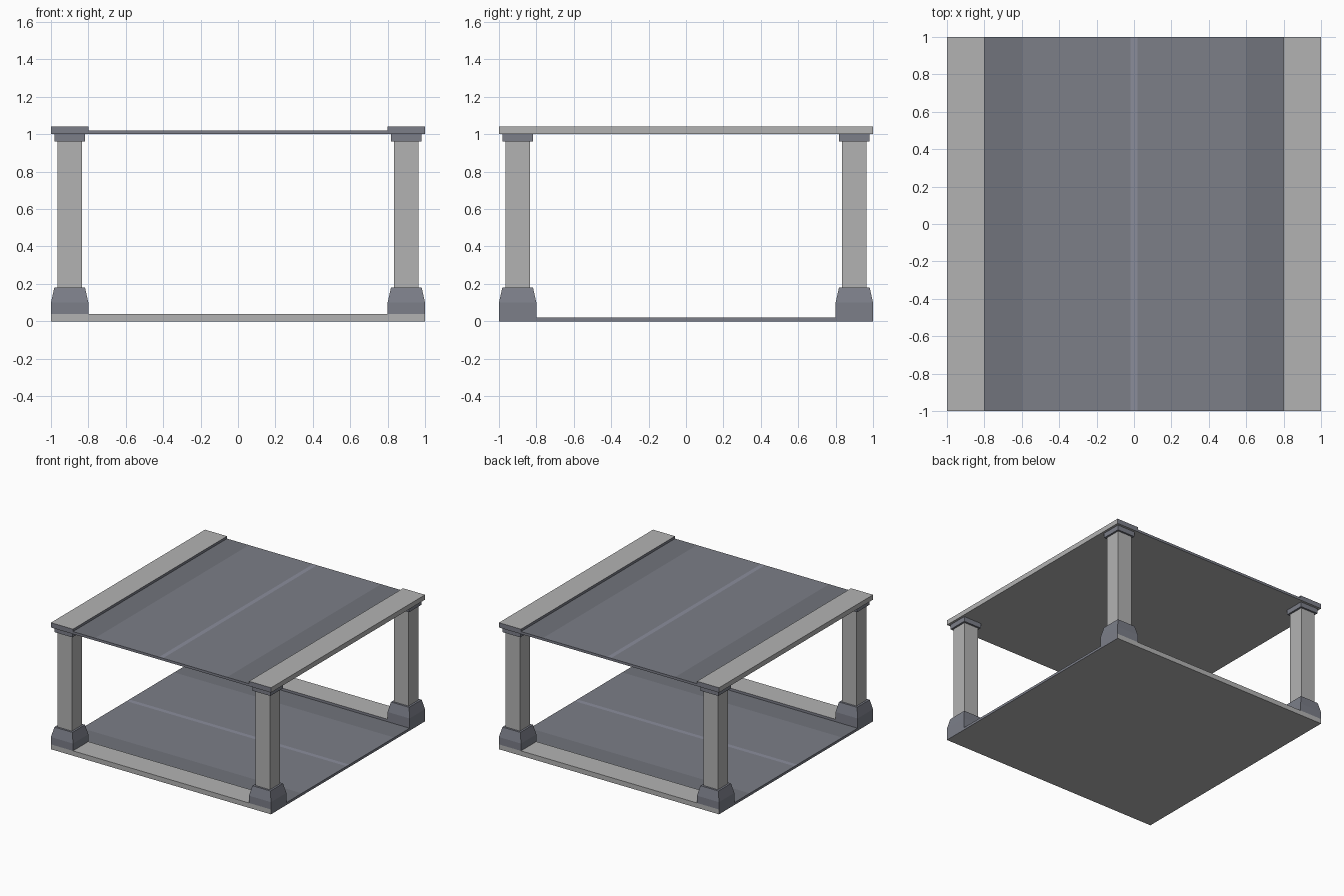
import bpy, bmesh
from math import pi
from mathutils import Matrix

if "Cube" in bpy.data.objects:
    bpy.data.objects.remove(bpy.data.objects["Cube"])


def material(name, rgb):
    m = bpy.data.materials.new(name)
    m.diffuse_color = (*rgb, 1)
    m.use_nodes = True
    m.node_tree.nodes["Principled BSDF"].inputs["Base Color"].default_value = m.diffuse_color
    return m


STONE = material("stone", (0.45, 0.45, 0.45))
ROAD = material("road", (0.20, 0.21, 0.245))
GUTTER = material("gutter", (0.165, 0.175, 0.20))
LINE = material("centre_line", (0.26, 0.27, 0.33))
TRIM = material("trim", (0.20, 0.21, 0.25))
MATS = [STONE, ROAD, GUTTER, LINE, TRIM]


def finish(name, bm):
    bmesh.ops.recalc_face_normals(bm, faces=bm.faces[:])
    mesh = bpy.data.meshes.new(name)
    bm.to_mesh(mesh)
    bm.free()
    for m in MATS:
        mesh.materials.append(m)
    ob = bpy.data.objects.new(name, mesh)
    bpy.context.collection.objects.link(ob)
    return ob


def deck(name, z, angle):
    """Roadway with raised walks on both sides, extruded from its cross-section."""
    half = [(1, 0), (1, .04), (.8, .04), (.8, .02), (.6, .02), (.018, .02)]
    half_mats = [0, 0, 4, 2, 1]
    profile = half + [(-x, h) for x, h in reversed(half)]
    mats = half_mats + [3] + half_mats[::-1] + [0]
    bm = bmesh.new()
    ends = [[bm.verts.new((x, y, h)) for x, h in profile] for y in (-1, 1)]
    n = len(profile)
    for i in range(n):
        j = (i + 1) % n
        f = bm.faces.new((ends[0][i], ends[0][j], ends[1][j], ends[1][i]))
        f.material_index = mats[i]
    for end in ends:
        bm.faces.new(end).material_index = 4
    bm.transform(Matrix.Translation((0, 0, z)) @ Matrix.Rotation(angle, 4, 'Z'))
    return finish(name, bm)


def pillar(name, cx, cy):
    """Square column stacked from rings: plinth, taper, shaft and cap."""
    rings = [(.04, .1), (.1, .1), (.18, .082), (.18, .066),
             (.96, .066), (.96, .081), (1.0, .081)]
    mats = [4, 4, 4, 0, 4, 4]
    bm = bmesh.new()
    loops = [[bm.verts.new((cx + sx * r, cy + sy * r, z))
              for sx, sy in ((-1, -1), (1, -1), (1, 1), (-1, 1))]
             for z, r in rings]
    for a, b, m in zip(loops, loops[1:], mats):
        for i in range(4):
            j = (i + 1) % 4
            bm.faces.new((a[i], a[j], b[j], b[i])).material_index = m
    return finish(name, bm)


# Lower road runs left-right, upper road crosses it front-back
deck("lower_road_deck", 0, pi / 2)
deck("upper_road_deck", 1.0, 0)

# Corner pillars
for sx, side in ((-1, "left"), (1, "right")):
    for sy, end in ((-1, "front"), (1, "back")):
        pillar(f"{end}_{side}_pillar", sx * .9, sy * .9)
